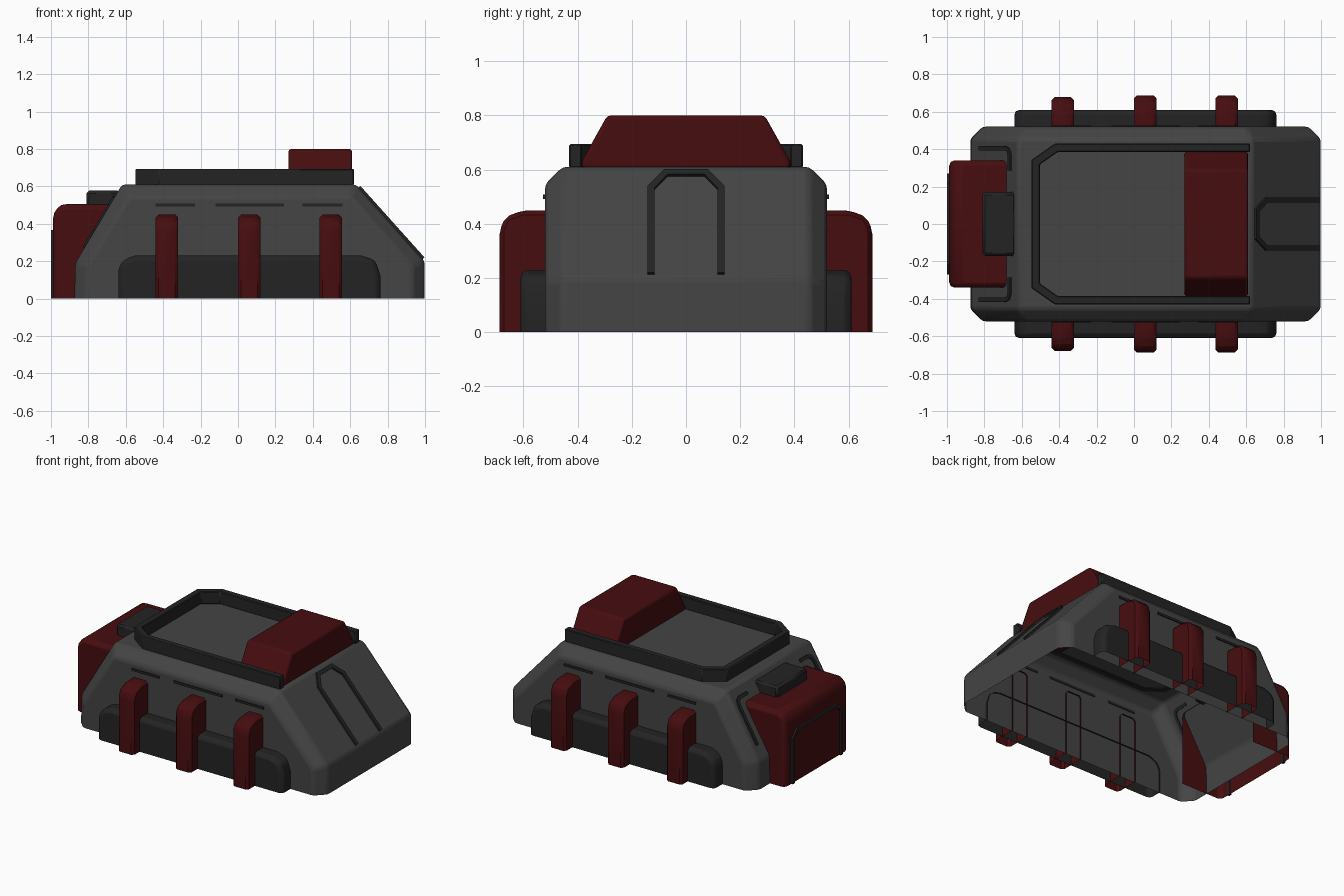
import bpy, bmesh
from mathutils import Vector

if "Cube" in bpy.data.objects:
    bpy.data.objects.remove(bpy.data.objects["Cube"])


def material(name, rgb):
    m = bpy.data.materials.new(name)
    m.diffuse_color = (*rgb, 1)
    m.use_nodes = True
    m.node_tree.nodes["Principled BSDF"].inputs["Base Color"].default_value = m.diffuse_color
    return m


GREY = material("hull grey", (0.058, 0.058, 0.058))
DARK = material("dark trim", (0.017, 0.017, 0.017))
RED = material("deep red", (0.062, 0.004, 0.005))


def finish(bm, name, mat, bevel=0, segments=1, mirror=False):
    me = bpy.data.meshes.new(name)
    bm.to_mesh(me)
    bm.free()
    ob = bpy.data.objects.new(name, me)
    bpy.context.collection.objects.link(ob)
    me.materials.append(mat)
    if bevel:
        b = ob.modifiers.new("bevel", 'BEVEL')
        b.width, b.segments = bevel, segments
        b.limit_method, b.angle_limit = 'ANGLE', 0.35
    if mirror:
        ob.modifiers.new("mirror", 'MIRROR').use_axis = (False, True, False)
    bpy.ops.object.select_all(action='DESELECT')
    ob.select_set(True)
    bpy.context.view_layer.objects.active = ob
    bpy.ops.object.shade_smooth_by_angle(angle=0.45)
    return ob


def extruded(pts, axis, a, b, open_axis=None, open_at=0):
    """Extrude a 2D profile along x or y; drop the floor face and one open side."""
    def place(p, t):
        return (t, p[0], p[1]) if axis == 'x' else (p[0], t, p[1])
    bm = bmesh.new()
    ends = [[bm.verts.new(place(p, t)) for p in pts] for t in (a, b)]
    for ring in ends:
        bm.faces.new(ring)
    n = len(pts)
    for i in range(n):
        j = (i + 1) % n
        bm.faces.new((ends[0][i], ends[0][j], ends[1][j], ends[1][i]))
    bmesh.ops.recalc_face_normals(bm, faces=bm.faces[:])
    gone = [f for f in bm.faces if all(abs(v.co.z) < 1e-4 for v in f.verts)
            or (open_axis is not None
                and all(abs(v.co[open_axis] - open_at) < 1e-4 for v in f.verts))]
    bmesh.ops.delete(bm, geom=gone, context='FACES')
    return bm


def ribbon(bm, path, width, height, origin, u, v):
    """Raised mitred strip along a 2D path lying on the plane (origin, u, v)."""
    o, u, v = Vector(origin), Vector(u).normalized(), Vector(v)
    n = u.cross(v)
    pts = [Vector(p) for p in path]
    rings = []
    for i, p in enumerate(pts):
        d1 = (p - pts[i - 1]).normalized() if i else (pts[1] - p).normalized()
        d2 = (pts[i + 1] - p).normalized() if i < len(pts) - 1 else d1
        t = (d1 + d2).normalized()
        side = Vector((-t.y, t.x)) * (width / 2 / max(0.3, t.dot(d1)))
        rings.append([bm.verts.new(o + u * q.x + v * q.y + n * h)
                      for q, h in ((p - side, -0.004), (p + side, -0.004),
                                   (p + side, height), (p - side, height))])
    for r, s in zip(rings, rings[1:]):
        for k in range(4):
            m = (k + 1) % 4
            bm.faces.new((r[k], r[m], s[m], s[k]))
    bm.faces.new(rings[0])
    bm.faces.new(rings[-1])
    bmesh.ops.recalc_face_normals(bm, faces=bm.faces[:])


def arch(half, foot, shoulder, top, cut):
    left = [(-half, foot), (-half, shoulder), (-half + cut, top)]
    return left + [(-x, z) for x, z in reversed(left)]


# Hull: open-bottomed trapezoid shell with chamfered flanks
bm = extruded([(-0.875, 0), (-0.87, 0.19), (-0.62, 0.61), (0.63, 0.61),
               (0.998, 0.2), (0.998, 0)], 'y', -0.52, 0.52)
rim = [e for e in bm.edges if not e.is_boundary
       and all(abs(w.co.y - e.verts[0].co.y) < 1e-4 for w in e.verts)]
bmesh.ops.bevel(bm, geom=rim, offset=0.065, segments=1, affect='EDGES')
finish(bm, "hull", GREY, 0.016, 2)

# Side skirts
finish(extruded([(-0.64, 0), (-0.64, 0.165), (-0.61, 0.21), (-0.55, 0.23),
                 (0.66, 0.23), (0.735, 0.205), (0.762, 0.12), (0.762, 0)],
                'y', -0.51, -0.61, 1, -0.51), "side_skirt", DARK, 0.028, 2, True)

# Side ribs
for i, x in enumerate((-0.38, 0.06, 0.495)):
    y = -0.678 if i == 0 else -0.688
    finish(extruded([(-0.51, 0), (y, 0), (y, 0.375), (y + 0.022, 0.425),
                     (y + 0.085, 0.449), (-0.51, 0.449)],
                    'x', x - 0.06, x + 0.06, 1, -0.51),
           "side_rib_%d" % (i + 1), RED, 0.016, 1, True)

# Side slots
bm = bmesh.new()
for a, b in ((-0.44, -0.23), (-0.12, 0.245), (0.345, 0.56)):
    ribbon(bm, [(a, 0.5), (b, 0.5)], 0.016, 0.007, (0, -0.52, 0), (1, 0, 0), (0, 0, 1))
finish(bm, "side_slots", DARK, mirror=True)

# Roof rail, U-shaped and open toward the nose
bm = bmesh.new()
ribbon(bm, [(0.62, -0.408), (-0.415, -0.408), (-0.526, -0.33),
            (-0.526, 0.33), (-0.415, 0.408), (0.62, 0.408)],
       0.046, 0.084, (0, 0, 0.61), (1, 0, 0), (0, 1, 0))
finish(bm, "roof_rail", DARK, 0.005)

# Roof pod
finish(extruded([(-0.385, 0.60), (-0.385, 0.63), (-0.29, 0.8), (0.29, 0.8),
                 (0.385, 0.63), (0.385, 0.60)], 'x', 0.27, 0.61),
       "roof_pod", RED, 0.025, 2)

# Rear box with its cap and back arch
finish(extruded([(-0.988, 0), (-0.988, 0.46), (-0.945, 0.505),
                 (-0.68, 0.505), (-0.68, 0)], 'y', -0.34, 0.34, 0, -0.68),
       "rear_box", RED, 0.028, 2)
finish(extruded([(-0.81, 0.49), (-0.81, 0.577), (-0.63, 0.577), (-0.63, 0.49)],
                'y', -0.17, 0.17), "rear_cap", DARK, 0.014)
bm = bmesh.new()
ribbon(bm, arch(0.26, 0, 0.31, 0.355, 0.045), 0.022, 0.012,
       (-0.988, 0, 0), (0, -1, 0), (0, 0, 1))
finish(bm, "rear_arch", DARK)

# Nose arch on the front slope
bm = bmesh.new()
ribbon(bm, [(z, x) for x, z in arch(0.129, 0.535, 0.11, 0.035, 0.055)], 0.026, 0.013,
       (0.63, 0, 0.61), (0.368, 0, -0.41), (0, 1, 0))
finish(bm, "nose_arch", DARK)

# Corner brackets on the rear slope
bm = bmesh.new()
ribbon(bm, [(0.08, 0.285), (0.08, 0.37), (0.092, 0.395), (0.125, 0.405), (0.395, 0.405)],
       0.022, 0.01, (-0.62, 0, 0.61), (-0.25, 0, -0.42), (0, -1, 0))
finish(bm, "rear_brackets", DARK, mirror=True)
